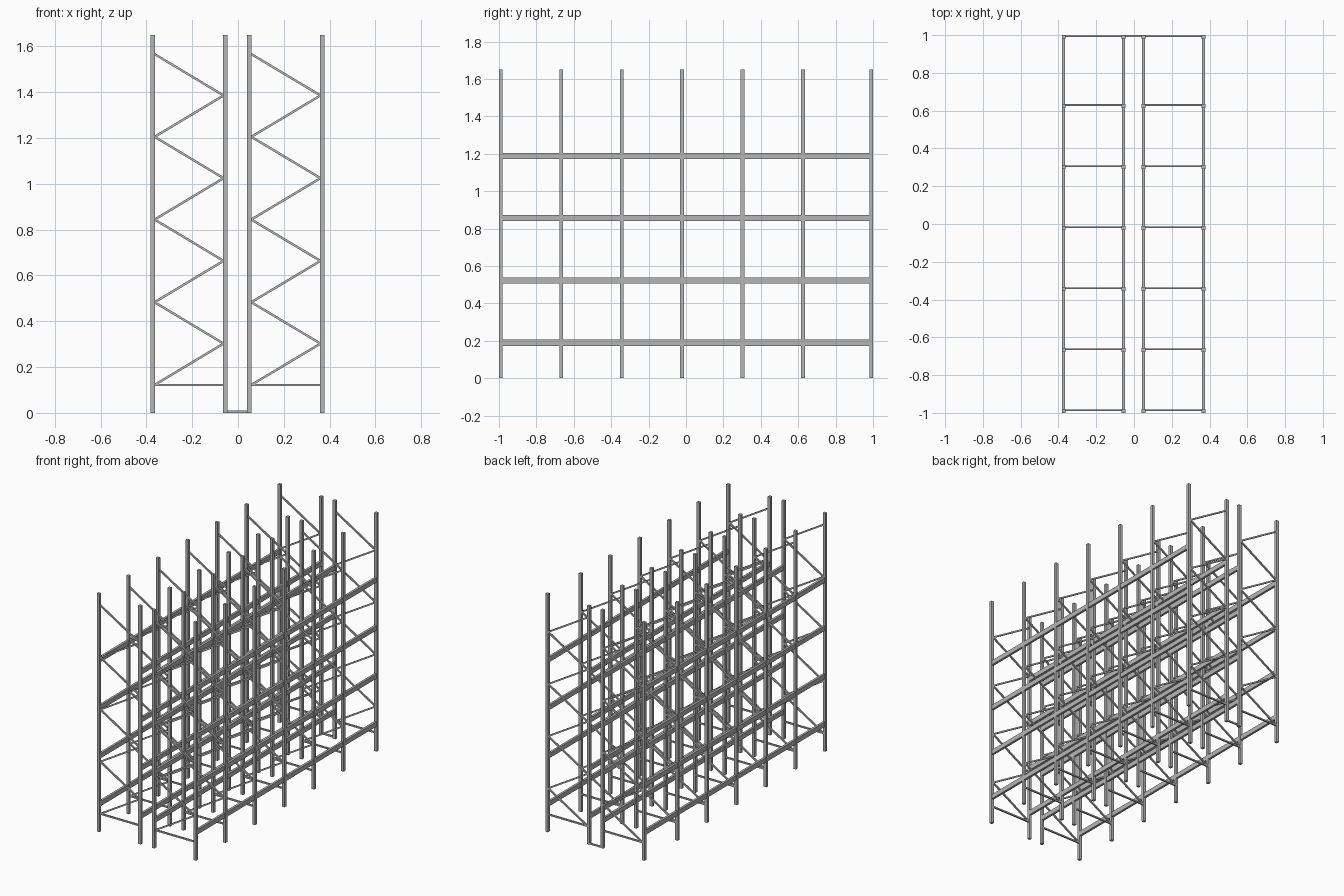
import bpy, bmesh
from mathutils import Matrix, Vector

cube = bpy.data.objects.get("Cube")
if cube:
    bpy.data.objects.remove(cube, do_unlink=True)

steel = bpy.data.materials.new("steel_grey")
steel.use_nodes = True
steel.diffuse_color = (0.47, 0.47, 0.47, 1)
steel.node_tree.nodes["Principled BSDF"].inputs["Base Color"].default_value = (0.47, 0.47, 0.47, 1)

POST_X = (-0.372, -0.055, 0.05, 0.368)
FRAME_Y = [-0.99 + 0.323 * i for i in range(6)] + [0.99]
HEIGHT, POST = 1.65, 0.02
BEAM_Z = (0.19, 0.522, 0.856, 1.188)


def add_bar(bm, start, end, width, depth):
    """Rectangular bar between two points; depth runs along y for bars in the xz plane."""
    start, end = Vector(start), Vector(end)
    along = (end - start).normalized()
    side = Vector((1, 0, 0)) if abs(along.y) > 0.9 else Vector((0, 1, 0))
    other = along.cross(side)
    turn = Matrix((side, other, along)).transposed().to_4x4()
    size = Matrix.Diagonal((depth, width, (end - start).length, 1))
    bmesh.ops.create_cube(bm, size=1, matrix=Matrix.Translation((start + end) / 2) @ turn @ size)


def make_object(name, bars):
    bm = bmesh.new()
    for bar in bars:
        add_bar(bm, *bar)
    bmesh.ops.recalc_face_normals(bm, faces=bm.faces)
    mesh = bpy.data.meshes.new(name)
    bm.to_mesh(mesh)
    bm.free()
    mesh.materials.append(steel)
    obj = bpy.data.objects.new(name, mesh)
    bpy.context.collection.objects.link(obj)


# Upright posts, one row for each line of the racks
for row, x in enumerate(POST_X):
    make_object(f"upright_posts_{row + 1}",
                [((x, y, 0), (x, y, HEIGHT), POST, POST) for y in FRAME_Y])

# Long load beams on each row of posts
for row, x in enumerate(POST_X):
    make_object(f"load_beams_{row + 1}",
                [((x, FRAME_Y[0], z), (x, FRAME_Y[-1], z), 0.033, 0.016) for z in BEAM_Z])

# Zigzag bracing with a bottom strut in every frame
for bay, (left, right) in enumerate((POST_X[:2], POST_X[2:])):
    ends = (left + 0.008, right - 0.008)
    for number, frame_y in enumerate(FRAME_Y):
        y = frame_y + 0.004
        points = [(ends[i % 2], y, 0.122 + 0.1805 * i) for i in range(9)]
        bars = [(a, b, 0.01, 0.01) for a, b in zip(points, points[1:])]
        bars.append((points[0], (ends[1], y, 0.122), 0.01, 0.01))
        make_object(f"frame_bracing_{bay + 1}_{number + 1}", bars)

# Floor spacer joining the two racks at the back
make_object("back_spacer", [((POST_X[1], 0.995, 0.006), (POST_X[2], 0.995, 0.006), 0.011, 0.009)])
